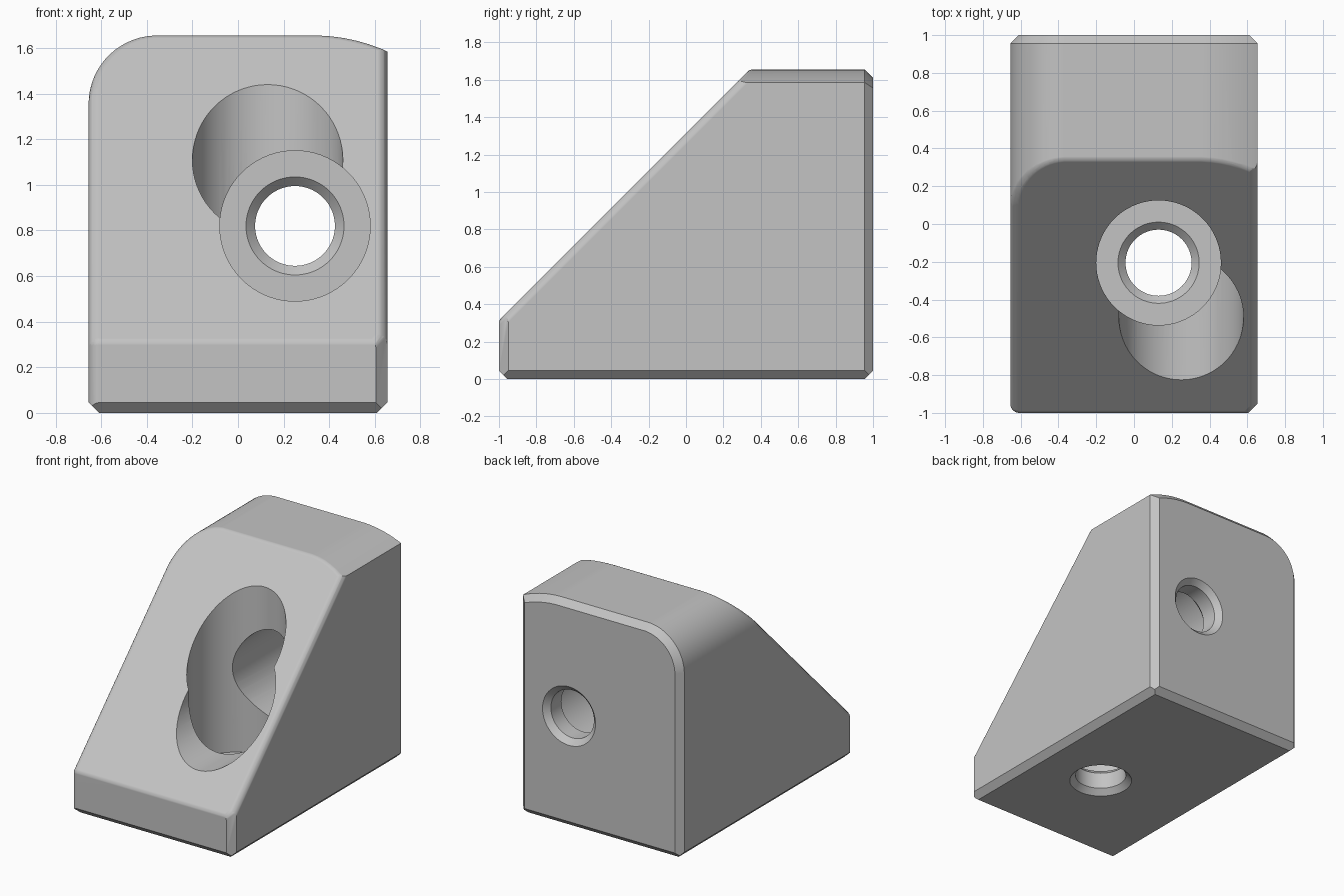
import bpy
import bmesh
import math
from mathutils import Vector, Matrix

old = bpy.data.objects.get("Cube")
if old:
    bpy.data.objects.remove(old, do_unlink=True)

HALF_W, HEIGHT = 0.655, 1.655
CHAMFER, FILLET = 0.045, 0.05
X, Y, Z = Vector((1, 0, 0)), Vector((0, 1, 0)), Vector((0, 0, 1))


def material(name, rgb):
    mat = bpy.data.materials.new(name)
    mat.use_nodes = True
    mat.diffuse_color = (*rgb, 1)
    bsdf = next(n for n in mat.node_tree.nodes if n.type == "BSDF_PRINCIPLED")
    bsdf.inputs["Base Color"].default_value = (*rgb, 1)
    return mat


def new_object(name, bm):
    bmesh.ops.recalc_face_normals(bm, faces=bm.faces[:])
    mesh = bpy.data.meshes.new(name)
    bm.to_mesh(mesh)
    bm.free()
    obj = bpy.data.objects.new(name, mesh)
    bpy.context.collection.objects.link(obj)
    return obj


# A plane is a pair: outward normal and distance from the origin
def chamfer(a, b, size):
    normal = a[0] + b[0]
    length = normal.length
    return normal / length, (a[1] + b[1] - size) / length


def fillet(a, b, radius, steps=5):
    planes = []
    for i in range(1, steps):
        t = i / steps
        normal = a[0].lerp(b[0], t)
        length = normal.length
        dist = (a[1] - radius) * (1 - t) + (b[1] - radius) * t
        planes.append((normal / length, dist / length + radius))
    return planes


def arc(cx, cz, radius, start, end, steps):
    planes = []
    for i in range(1, steps + 1):
        angle = math.radians(start + (end - start) * i / (steps + 0.5))
        normal = Vector((math.cos(angle), 0, math.sin(angle)))
        planes.append((normal, normal.dot(Vector((cx, 0, cz))) + radius))
    return planes


# Flat sides of the block
left, right = (X, HALF_W), (-X, HALF_W)
front, back = (-Y, 1.0), (Y, 1.0)
top, bottom = (Z, HEIGHT), (-Z, 0.0)
slope = (Vector((0, -1, 1)).normalized(), 1.315 / math.sqrt(2))

# Crown: tight corner on one side, shallow curve on the other
outline = [left, right, top]
outline += arc(-HALF_W + 0.3, HEIGHT - 0.3, 0.3, 90, 180, 15)
outline += arc(0.33, HEIGHT - 0.79, 0.79, 90, 64, 6)

# Edge treatment
front_edges = [front, chamfer(left, front, 0.05)] + fillet(right, front, FILLET)
planes = outline + front_edges + [back, bottom, slope]
planes += [chamfer(side, back, CHAMFER) for side in outline + [bottom]]
planes += [chamfer(side, bottom, CHAMFER) for side in (left, right, front)]
for side in outline + front_edges:
    planes += fillet(side, slope, FILLET)

# Carve the solid out of an oversized cube
bm = bmesh.new()
bmesh.ops.create_cube(bm, size=6)
for normal, dist in planes:
    bmesh.ops.bisect_plane(bm, geom=bm.verts[:] + bm.edges[:] + bm.faces[:],
                           dist=1e-6, plane_co=normal * dist,
                           plane_no=normal, clear_outer=True)
    rim = [e for e in bm.edges if e.is_boundary]
    if rim:
        bmesh.ops.holes_fill(bm, edges=rim, sides=0)

# Rebuild as a clean closed hull
bmesh.ops.remove_doubles(bm, verts=bm.verts[:], dist=0.0002)
points = [v.co.copy() for v in bm.verts]
bm.free()
bm = bmesh.new()
for p in points:
    bm.verts.new(p)
hull = bmesh.ops.convex_hull(bm, input=bm.verts[:])
loose = [v for v in bm.verts if not v.link_faces]
bmesh.ops.delete(bm, geom=loose, context="VERTS")
bmesh.ops.dissolve_limit(bm, angle_limit=0.01, verts=bm.verts[:], edges=bm.edges[:])
block = new_object("corner_block", bm)


# Stepped bolt hole: countersunk bore, then a wide counterbore
def hole_cutter(name, matrix, segments=72):
    profile = [(0.265, -0.05), (0.175, 0.04), (0.175, 0.16),
               (0.215, 0.2), (0.33, 0.2), (0.33, 2.3)]
    bm = bmesh.new()
    rings = []
    for r, h in profile:
        rings.append([bm.verts.new((r * math.cos(a), r * math.sin(a), h))
                      for a in (math.tau * i / segments for i in range(segments))])
    for lower, upper in zip(rings, rings[1:]):
        for i in range(segments):
            j = (i + 1) % segments
            bm.faces.new((lower[i], lower[j], upper[j], upper[i]))
    bm.faces.new(rings[0][::-1])
    bm.faces.new(rings[-1])
    bm.transform(matrix)
    cutter = new_object(name, bm)
    cutter.hide_render = True
    return cutter


cutters = [
    hole_cutter("upright_hole_cutter", Matrix.Translation((0.13, -0.205, 0))),
    hole_cutter("level_hole_cutter", Matrix.Translation((0.25, 1, 0.82))
                @ Matrix.Rotation(math.pi / 2, 4, "X")),
]

bpy.ops.object.select_all(action="DESELECT")
block.select_set(True)
bpy.context.view_layer.objects.active = block
for cutter in cutters:
    mod = block.modifiers.new("bolt_hole", "BOOLEAN")
    mod.operation = "DIFFERENCE"
    mod.solver = "EXACT"
    mod.object = cutter
    bpy.ops.object.modifier_apply(modifier=mod.name)
    bpy.data.objects.remove(cutter, do_unlink=True)

# Finish
block.data.materials.clear()
block.data.materials.append(material("light_grey", (0.55, 0.55, 0.55)))
for face in block.data.polygons:
    face.material_index = 0
bpy.ops.object.shade_smooth_by_angle(angle=math.radians(30))
weighted = block.modifiers.new("flat_face_normals", "WEIGHTED_NORMAL")
weighted.keep_sharp = True
